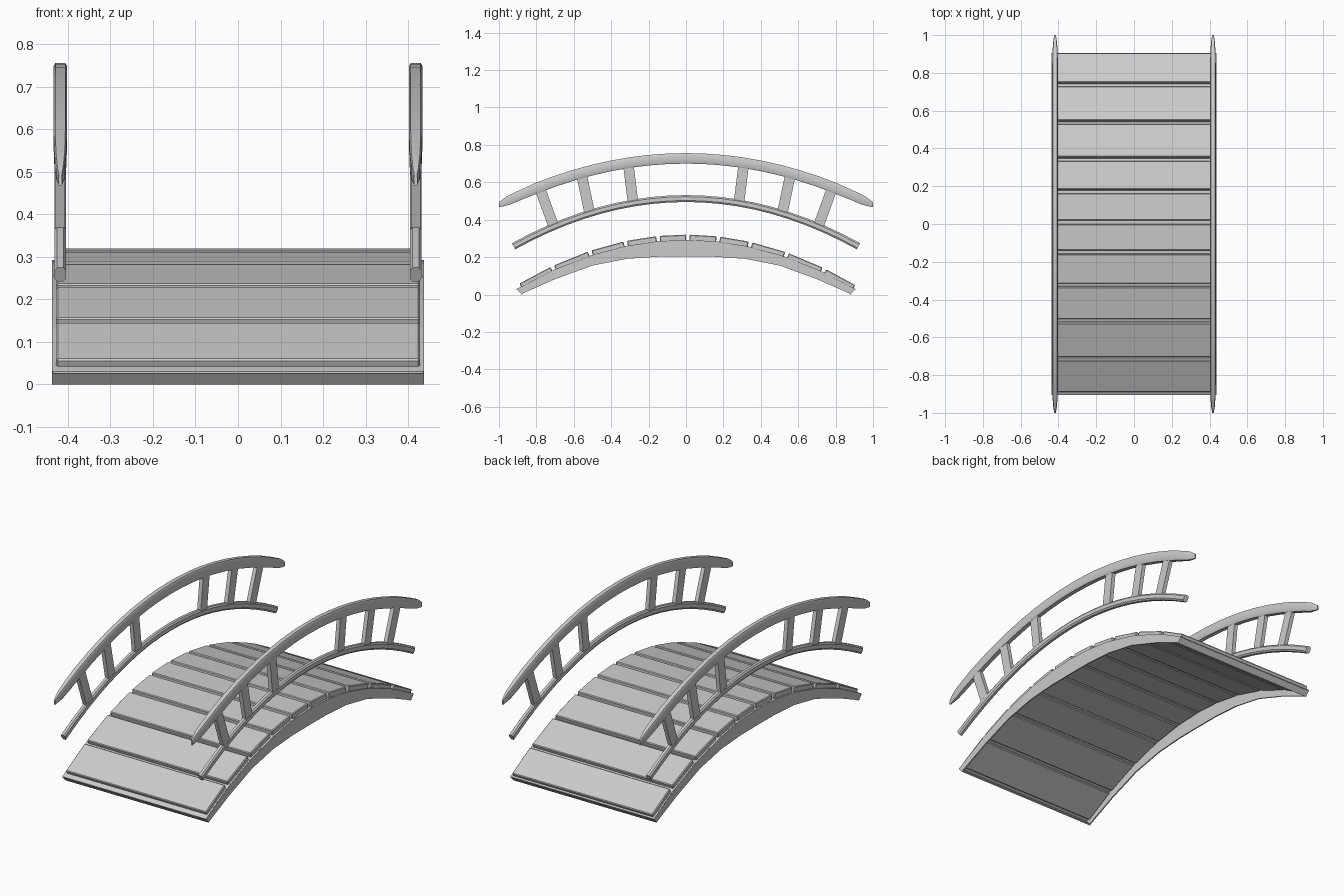
import bpy, bmesh, math
from mathutils import Vector

if "Cube" in bpy.data.objects:
    bpy.data.objects.remove(bpy.data.objects["Cube"])


def make_object(name, bm, smooth=False):
    bmesh.ops.recalc_face_normals(bm, faces=bm.faces[:])
    me = bpy.data.meshes.new(name)
    bm.to_mesh(me)
    bm.free()
    ob = bpy.data.objects.new(name, me)
    bpy.context.collection.objects.link(ob)
    if smooth:
        bpy.ops.object.select_all(action='DESELECT')
        ob.select_set(True)
        bpy.context.view_layer.objects.active = ob
        bpy.ops.object.shade_smooth_by_angle(angle=math.radians(30))
    return ob


def loft(bm, rings):
    n = len(rings[0])
    for a, b in zip(rings, rings[1:]):
        for i in range(n):
            j = (i + 1) % n
            bm.faces.new((a[i], a[j], b[j], b[i]))
    bm.faces.new(rings[0])
    bm.faces.new(rings[-1][::-1])


def extrude_strip(bm, upper, lower, x0, x1):
    """Band between two equally long y-z lines, extruded from x0 to x1."""
    loft(bm, [[bm.verts.new((x, *p)) for x, p in ((x0, u), (x1, u), (x1, l), (x0, l))]
              for u, l in zip(upper, lower)])


def base_z(y):
    return 0.292 - 0.32 * y * y


def plank_z(y):
    return 0.32 - 0.33 * y * y


def hand_z(y):
    return 0.728 - 0.25 * y * y


def low_z(y):
    return 0.513 - 0.30 * y * y


# Plank joints along the deck
joints = [-0.9, -0.715, -0.515, -0.325, -0.15, 0.01, 0.173, 0.345, 0.54, 0.74, 0.915]
gap = 0.01

# Thin arched sheet under the planks
cuts = [-0.905]
for j in joints[1:-1]:
    cuts += [j - gap, j + gap]
cuts.append(0.905)
bm = bmesh.new()
extrude_strip(bm, [(y, base_z(y)) for y in cuts],
              [(y, base_z(y) - 0.005) for y in cuts], -0.435, 0.435)
make_object("deck_base", bm)

# Side beams, deeper in the middle than at the ends; the underside stays open
under = [(0.88, 0.003), (0.7, 0.082), (0.5, 0.155), (0.315, 0.191), (0.15, 0.202)]
lower = [(-y, z) for y, z in under] + [(0, 0.203)] + under[::-1]
tops = [-0.905, -0.7, -0.5, -0.315, -0.15, 0, 0.15, 0.315, 0.5, 0.7, 0.905]
for side, label in ((-1, "left"), (1, "right")):
    bm = bmesh.new()
    extrude_strip(bm, [(y, base_z(y)) for y in tops], lower, side * 0.431, side * 0.438)
    make_object(label + "_side_beam", bm)

# End boards closing the base at both feet
for e, where in ((-1, "front"), (1, "back")):
    bm = bmesh.new()
    z = base_z(0.905)
    extrude_strip(bm, [(e * 0.905, z), (e * 0.88, 0.0)],
                  [(e * 0.899, z), (e * 0.874, 0.004)], -0.438, 0.438)
    make_object(where + "_end_board", bm)

# Planks with slightly bevelled edges, let into the sheet
for i, (a, b) in enumerate(zip(joints, joints[1:])):
    a, b = a + gap, b - gap
    p, q = Vector((a, plank_z(a))), Vector((b, plank_z(b)))
    d = (q - p).normalized()
    down = Vector((d.y, -d.x)) * 0.038
    bm = bmesh.new()
    extrude_strip(bm, [p, q], [p + down, q + down], -0.428, 0.428)
    ob = make_object("plank_%d" % (i + 1), bm)
    mod = ob.modifiers.new("bevel", 'BEVEL')
    mod.width = 0.004
    mod.segments = 1


def rail(name, x, half, curve, hw, hh, taper, corner):
    """Arched rail with an eight-sided section; taper gives narrowed blunt tips."""
    ys = [half * (i / 10 - 1) for i in range(21)]
    if taper:
        extra = [half * f for f in (0.95, 0.97, 0.99)]
        ys = sorted(ys + extra + [-y for y in extra])
    section = [(corner, 1), (1, corner), (1, -corner), (corner, -1)]
    section += [(-c, -s) for c, s in section]
    bm = bmesh.new()
    rings = []
    for y in ys:
        z = curve(y)
        t = Vector((2e-3, curve(y + 1e-3) - curve(y - 1e-3))).normalized()
        up = Vector((-t.y, t.x))
        sw = sh = 1.0
        if taper:
            f = abs(y) / half
            sw = math.sqrt(max(0.06, 1 - max(0, (f - 0.82) / 0.18) ** 2))
            sh = 1 - 0.2 * max(0, (f - 0.8) / 0.2) - 0.35 * max(0, (f - 0.95) / 0.05)
        rings.append([bm.verts.new((x + c * hw * sw, y + up.x * s * hh * sh,
                                    z + up.y * s * hh * sh)) for c, s in section])
    if taper:
        # keep the tips upright and at the full length
        for ring, e in ((rings[0], -1), (rings[-1], 1)):
            for v in ring:
                v.co.y = e * half
    loft(bm, rings)
    make_object(name, bm, True)


# Balusters: foot (y, z) and head (y, z), mirrored front to back
posts = [((-0.708, 0.365), (-0.78, 0.565)),
         ((-0.515, 0.435), (-0.558, 0.64)),
         ((-0.283, 0.49), (-0.308, 0.69))]

for side, label in ((-1, "left"), (1, "right")):
    x = side * 0.418
    rail(label + "_handrail", x, 1.0, hand_z, 0.0155, 0.028, True, 0.75)
    rail(label + "_lower_rail", x, 0.922, low_z, 0.0135, 0.0185, False, 0.55)
    for end, where in ((1, "front"), (-1, "back")):
        for i, (f, h) in enumerate(posts):
            p, q = Vector((f[0] * end, f[1])), Vector((h[0] * end, h[1]))
            d = (q - p).normalized()
            n = Vector((-d.y, d.x)) * 0.028
            bm = bmesh.new()
            extrude_strip(bm, [p + n, q + n], [p - n, q - n], x - 0.011, x + 0.011)
            make_object("%s_%s_baluster_%d" % (label, where, i + 1), bm)
